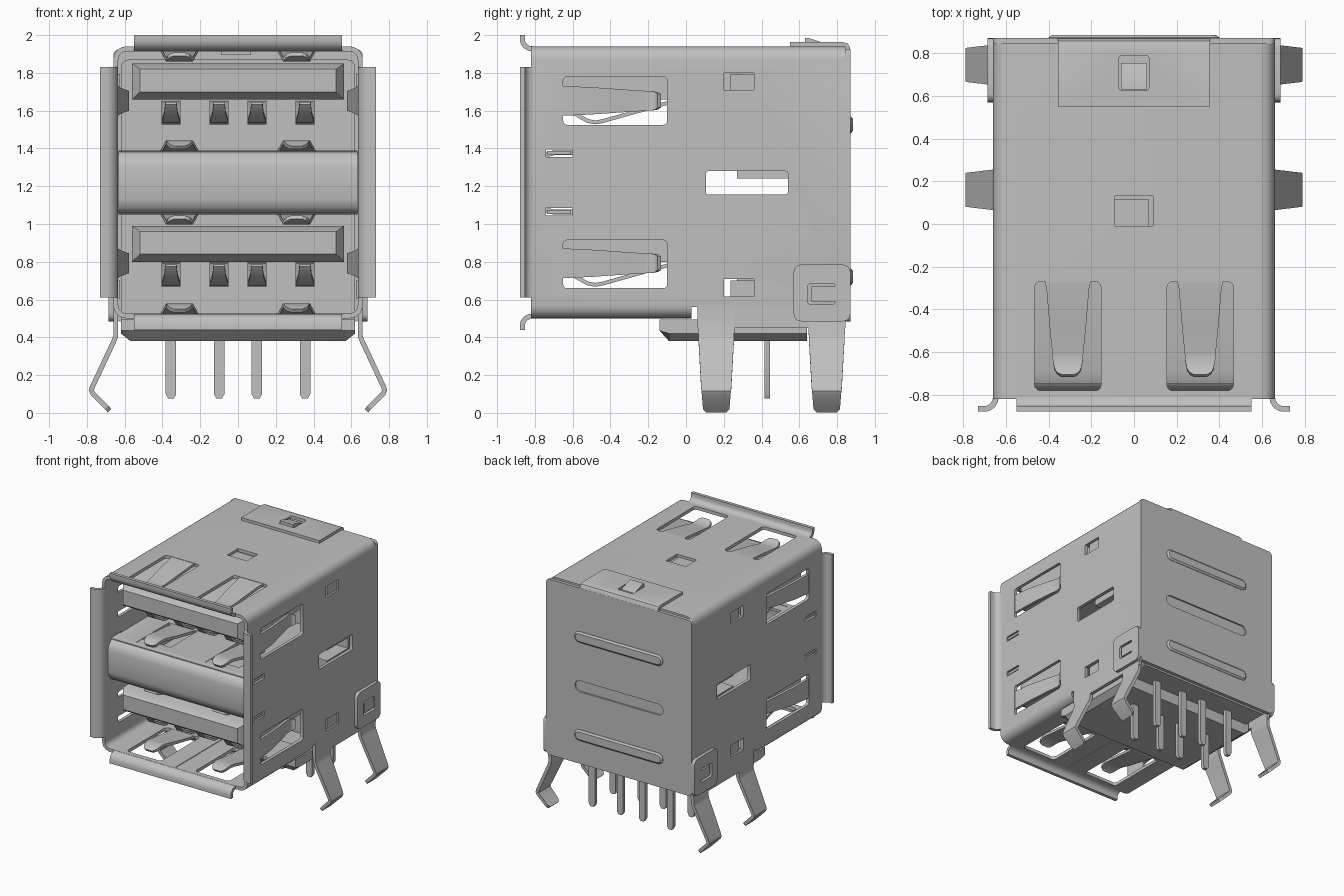
import bpy, bmesh, math

cube = bpy.data.objects.get("Cube")
if cube:
    bpy.data.objects.remove(cube, do_unlink=True)

metal = bpy.data.materials.new("silver_grey")
metal.use_nodes = True
GREY = (0.53, 0.53, 0.53, 1)
metal.diffuse_color = GREY
metal.node_tree.nodes["Principled BSDF"].inputs["Base Color"].default_value = GREY
parts = []
T = 0.026          # sheet metal thickness
MID = 1.22         # mid height of the shell
DROP = 0.86        # distance from upper port to lower port


def finish(name, bm):
    bmesh.ops.recalc_face_normals(bm, faces=bm.faces[:])
    me = bpy.data.meshes.new(name)
    bm.to_mesh(me)
    bm.free()
    me.materials.append(metal)
    ob = bpy.data.objects.new(name, me)
    bpy.context.scene.collection.objects.link(ob)
    parts.append(ob)
    return ob


def apply_mod(ob, mod):
    bpy.ops.object.select_all(action='DESELECT')
    bpy.context.view_layer.objects.active = ob
    ob.select_set(True)
    bpy.ops.object.modifier_apply(modifier=mod.name)


def loft(name, loops):
    """Solid through equal-length loops, capped at both ends."""
    bm = bmesh.new()
    rows = [[bm.verts.new(p) for p in lp] for lp in loops]
    n = len(rows[0])
    for a, b in zip(rows, rows[1:]):
        for i in range(n):
            j = (i + 1) % n
            bm.faces.new((a[i], a[j], b[j], b[i]))
    bm.faces.new(rows[0])
    bm.faces.new(rows[-1])
    return finish(name, bm)


def prism(name, pts, axis, a, b):
    place = {'x': lambda u, v, t: (t, u, v),
             'y': lambda u, v, t: (u, t, v),
             'z': lambda u, v, t: (u, v, t)}[axis]
    return loft(name, [[place(u, v, t) for u, v in pts] for t in (a, b)])


def rrect(u0, u1, v0, v1, r=0.0, n=5):
    """Rectangle outline with rounded corners."""
    if r == 0:
        return [(u0, v0), (u1, v0), (u1, v1), (u0, v1)]
    out = []
    for k, (u, v) in enumerate([(u1 - r, v1 - r), (u0 + r, v1 - r),
                                (u0 + r, v0 + r), (u1 - r, v0 + r)]):
        for i in range(n + 1):
            a = math.pi / 2 * (k + i / n)
            out.append((u + r * math.cos(a), v + r * math.sin(a)))
    return out


def cut(target, pts, axis, a, b):
    tool = prism("cutter", pts, axis, a, b)
    tool.hide_render = True
    m = target.modifiers.new("cut", 'BOOLEAN')
    m.operation, m.solver, m.object = 'DIFFERENCE', 'EXACT', tool
    apply_mod(target, m)
    parts.remove(tool)
    bpy.data.objects.remove(tool, do_unlink=True)


def strip(name, path, place, t=T):
    """Bent sheet along path points (u, v, half_width)."""
    bm = bmesh.new()
    rows = [[bm.verts.new(place(u, v, s * w)) for s in (-1, 1)] for u, v, w in path]
    for a, b in zip(rows, rows[1:]):
        bm.faces.new((a[0], a[1], b[1], b[0]))
    ob = finish(name, bm)
    m = ob.modifiers.new("thick", 'SOLIDIFY')
    m.thickness, m.offset, m.use_even_offset = t, 0, True
    apply_mod(ob, m)
    return ob


# Shell tube with its windows
shell = prism("shell", rrect(-0.66, 0.66, 0.5, 1.94, 0.07), 'y', -0.82, 0.845)
cut(shell, rrect(-0.634, 0.634, 0.526, 1.914, 0.045), 'y', -1, 1)
cut(shell, rrect(-0.8, 0.8, 0.4, 0.56), 'y', 0.03, 1)
cut(shell, rrect(-0.003, 0.003, -0.9, 0.1), 'z', 0.4, 0.6)
for x in (-0.31, 0.31):
    cut(shell, rrect(x - 0.155, x + 0.155, -0.78, -0.27, 0.025, 3), 'z', 0.3, 2.1)
cut(shell, rrect(-0.09, 0.09, -0.01, 0.13), 'z', 1.8, 2.1)
side_windows = [(-0.65, -0.1, 1.525, 1.78, 0.02), (-0.65, -0.1, 0.66, 0.915, 0.02),
                (0.2, 0.36, 1.71, 1.8, 0), (0.2, 0.36, 0.615, 0.71, 0),
                (-0.74, -0.6, 1.355, 1.395, 0), (-0.74, -0.6, 1.045, 1.085, 0),
                (0.105, 0.54, 1.155, 1.28, 0.015)]
for y0, y1, z0, z1, r in side_windows:
    cut(shell, rrect(y0, y1, z0, z1, r, 3), 'x', -1, 1)
prism("top_detent", rrect(-0.09, 0.07, -0.01, 0.115), 'z', 1.895, 1.92)

# Flared lips round the mouth
flare = [(-0.81, 0.0), (-0.83, 0.003), (-0.85, 0.014), (-0.862, 0.03), (-0.866, 0.045), (-0.866, 0.073)]
for nm, z, s in (("top_lip", 1.927, 1), ("bottom_lip", 0.513, -1)):
    strip(nm, [(y, z + s * d, 0.55) for y, d in flare], lambda u, v, w: (w, u, v))
for nm, s in (("left_lip", 1), ("right_lip", -1)):
    strip(nm, [(y, 0.647 + d * 1.13, 0.61) for y, d in flare],
          lambda u, v, w: (s * v, u, MID + w))

# Top, bottom and divider springs
spring = [(-0.26, 0.0, 0.11), (-0.3, 0.003, 0.1), (-0.48, 0.03, 0.085), (-0.6, 0.052, 0.073),
          (-0.64, 0.055, 0.07), (-0.68, 0.045, 0.062), (-0.7, 0.035, 0.05), (-0.71, 0.028, 0.03)]
for nm, z, s in (("top_spring", 1.927, -1), ("upper_divider_spring", 1.377, 1),
                 ("lower_divider_spring", 1.063, -1), ("bottom_spring", 0.513, 1)):
    for x in (-0.31, 0.31):
        strip(nm, [(y, z + s * d, w) for y, d, w in spring],
              lambda u, v, w: (x + w, u, v), 0.022)

# Side springs, side stops, legs, skirts and side latches
side_spring = [(-0.66, 0.647, 0.079), (-0.5, 0.637, 0.072), (-0.3, 0.605, 0.058), (-0.22, 0.588, 0.053),
               (-0.18, 0.588, 0.051), (-0.155, 0.6, 0.046), (-0.142, 0.62, 0.036)]
leg = [(0.647, 0.56, 0.1), (0.647, 0.41, 0.095), (0.655, 0.385, 0.094), (0.772, 0.135, 0.08),
       (0.776, 0.118, 0.078), (0.768, 0.102, 0.076), (0.695, 0.028, 0.07), (0.68, 0.012, 0.055)]
for s, side in ((1, "left"), (-1, "right")):
    for cz in (1.652, 1.652 - DROP):
        strip(side + "_spring", side_spring, lambda u, v, w: (s * v, u, cz + w), 0.022)
    for z0 in (1.71, 0.615):
        prism(side + "_stop", rrect(0.235, 0.37, z0 - 0.01, z0 + 0.085), 'x', s * 0.625, s * 0.645)
    for cy, nm in ((0.16, "_front_leg"), (0.745, "_rear_leg")):
        strip(side + nm, leg, lambda u, v, w: (s * u, cy + w, v))
    prism(side + "_skirt", rrect(0.06, 0.845, 0.45, 0.57), 'x', s * 0.634, s * 0.66)
    latch = prism(side + "_latch", rrect(0.57, 0.87, 0.485, 0.785, 0.04), 'x', s * 0.66, s * 0.686)
    cut(latch, rrect(0.645, 0.79, 0.575, 0.685, 0.015), 'x', s * 0.6, s * 0.8)
    prism(side + "_latch_catch", rrect(0.665, 0.79, 0.59, 0.67), 'x', s * 0.65, s * 0.682)

# Back plate with two raised ribs and one sunken rib
back = prism("back_plate", rrect(-0.66, 0.66, 0.485, 1.925, 0.03), 'y', 0.843, 0.87)
cut(back, rrect(-0.4, 0.4, 1.075, 1.165, 0.044), 'y', 0.857, 0.9)
for z in (1.525, 0.72):
    loft("back_rib", [[(x, y, v) for x, v in rrect(-0.4 + d, 0.4 - d, z - 0.045 + d, z + 0.045 - d, 0.044 - d)]
                      for y, d in ((0.86, 0), (0.873, 0), (0.884, 0.014))])

# Latch folded from the back plate over the top
fold = [(0.55, 1.951), (0.83, 1.951), (0.848, 1.945), (0.857, 1.93), (0.858, 1.9)]
top_latch = strip("top_latch", [(y, z, 0.355) for y, z in fold], lambda u, v, w: (w, u, v), 0.024)
cut(top_latch, rrect(-0.07, 0.07, 0.625, 0.79, 0.015), 'z', 1.93, 2.05)
prism("top_latch_catch", [(0.63, 1.935), (0.63, 1.985), (0.65, 1.985), (0.755, 1.95), (0.755, 1.935)],
      'x', -0.06, 0.06)

# Divider between the ports
bend = [(-0.7, 1.377), (-0.735, 1.367), (-0.76, 1.342), (-0.77, 1.305)]
path = [(0.28, 1.377)] + bend + [(y, 2 * MID - z) for y, z in reversed(bend)] + [(0.28, 1.063)]
divider = strip("divider", [(y, z, 0.632) for y, z in path], lambda u, v, w: (w, u, v))
for x in (-0.31, 0.31):
    cut(divider, rrect(x - 0.13, x + 0.13, -0.69, -0.27), 'z', 0.9, 1.6)
for z in (1.377, 1.063):
    prism("divider_tab", rrect(-0.655, 0.655, -0.735, -0.61), 'z', z - 0.01, z + 0.01)

# Insulating body with foot
body = prism("body", rrect(-0.62, 0.62, 0.47, 1.87, 0.04), 'y', 0.27, 0.843)
cut(body, rrect(0.1, 0.54, 1.155, 1.24), 'x', -1, 1)
foot = [(-0.57, 0.38), (0.57, 0.38), (0.62, 0.42), (0.62, 0.495), (-0.62, 0.495), (-0.62, 0.42)]
loft("foot", [[(x, -0.14, max(z, 0.435)) if z < 0.43 else (x, -0.14, z) for x, z in foot],
              [(x, -0.09, z) for x, z in foot], [(x, 0.64, z) for x, z in foot]])

# Tongues with contacts
contact = [(0.28, 1.645, 0.05), (-0.1, 1.64, 0.05), (-0.28, 1.59, 0.05), (-0.44, 1.545, 0.05),
           (-0.48, 1.538, 0.05), (-0.52, 1.545, 0.05), (-0.6, 1.59, 0.035), (-0.64, 1.64, 0.03)]
for dz in (0, -DROP):
    body_loop = rrect(-0.56, 0.56, 1.66 + dz, 1.85 + dz)
    nose_loop = rrect(-0.52, 0.52, 1.7 + dz, 1.82 + dz)
    loft("tongue", [[(x, -0.75, z) for x, z in nose_loop],
                    [(x, -0.69, z) for x, z in body_loop], [(x, 0.3, z) for x, z in body_loop]])
    for x in (-0.355, -0.1, 0.1, 0.355):
        strip("contact", [(y, z + dz, w) for y, z, w in contact],
              lambda u, v, w: (x + w, u, v), 0.02)

# Solder pins in two rows
for y in (0.43, 0.7):
    for x in (-0.355, -0.1, 0.1, 0.355):
        prism("solder_pin", [(x - 0.028, 0.5), (x - 0.028, 0.1), (x - 0.014, 0.075),
                             (x + 0.014, 0.075), (x + 0.028, 0.1), (x + 0.028, 0.5)], 'y', y - 0.015, y + 0.015)

# Smooth the bends, keep edges sharp
bpy.ops.object.select_all(action='DESELECT')
for ob in parts:
    ob.select_set(True)
bpy.context.view_layer.objects.active = parts[0]
bpy.ops.object.shade_smooth_by_angle(angle=math.radians(30))
